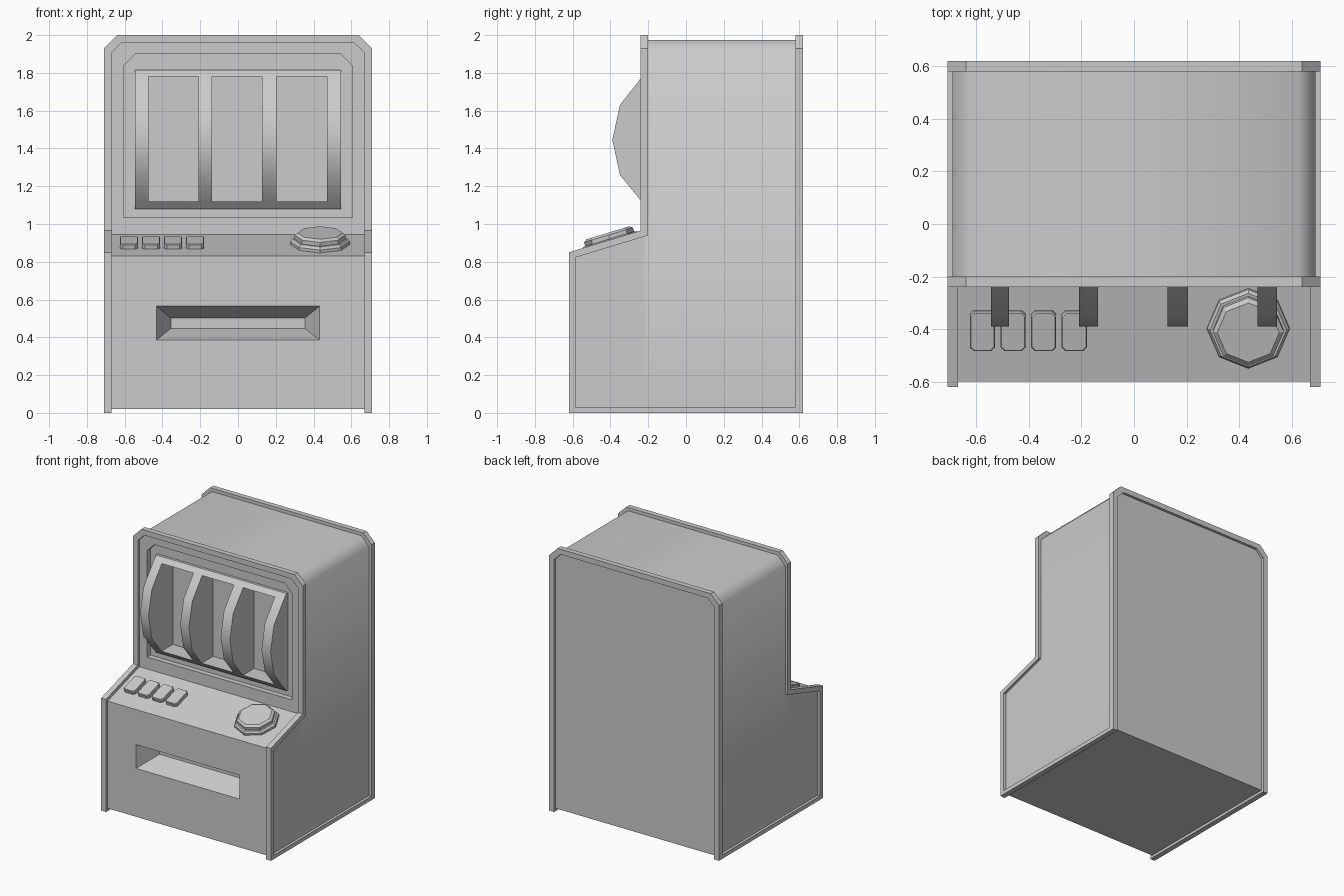
import bpy, bmesh, math
from mathutils import Matrix

if "Cube" in bpy.data.objects:
    bpy.data.objects.remove(bpy.data.objects["Cube"])


def finish(name, bm, smooth=None):
    bmesh.ops.recalc_face_normals(bm, faces=bm.faces)
    me = bpy.data.meshes.new(name)
    bm.to_mesh(me)
    bm.free()
    ob = bpy.data.objects.new(name, me)
    bpy.context.collection.objects.link(ob)
    if smooth:
        me.shade_smooth()
        me.set_sharp_from_angle(angle=math.radians(smooth))
    return ob


def loft(name, rings, smooth=None):
    """Solid through a list of equal-length point loops."""
    bm = bmesh.new()
    loops = [[bm.verts.new(p) for p in ring] for ring in rings]
    n = len(loops[0])
    for a, b in zip(loops, loops[1:]):
        for i in range(n):
            j = (i + 1) % n
            bm.faces.new((a[i], a[j], b[j], b[i]))
    bm.faces.new(loops[0])
    bm.faces.new(loops[-1])
    return finish(name, bm, smooth)


def prism_y(name, xz, y0, y1, smooth=None):
    return loft(name, [[(x, y, z) for x, z in xz] for y in (y0, y1)], smooth)


def prism_x(name, yz, x0, x1, smooth=None):
    return loft(name, [[(x, y, z) for y, z in yz] for x in (x0, x1)], smooth)


def rect(x, z0, z1, cx=0):
    return [(cx - x, z0), (cx + x, z0), (cx + x, z1), (cx - x, z1)]


def arch(x, z0, z1, c):
    return [(-x, z0), (-x, z1 - c), (-x + c, z1), (x - c, z1), (x, z1 - c), (x, z0)]


def cut(target, cutter):
    m = target.modifiers.new("cut", 'BOOLEAN')
    m.operation = 'DIFFERENCE'
    m.solver = 'EXACT'
    m.object = cutter
    cutter.hide_render = True
    cutter.hide_viewport = True


# cabinet: tall rear part and sloped lower front
cabinet = prism_y("cabinet", arch(.69, .02, 1.975, .065), -.22, .60, 60)
base = prism_x("lower_front", [(-.60, .02), (-.60, .83), (-.22, .945), (-.22, .02)], -.69, .69)

# screen recess with chamfered top corners
cut(cabinet, prism_y("recess_cutter", arch(.605, 1.035, 1.9, .06), -.4, -.18))

# reel drum with three windows cut into it
arc = [(-.2, 1.08), (-.24, 1.125), (-.35, 1.26), (-.39, 1.445),
       (-.35, 1.63), (-.24, 1.77), (-.2, 1.815)]
drum = prism_x("reel_drum", [(-.16, 1.08)] + arc + [(-.16, 1.815)], -.545, .545, 35)
for cx in (-.3425, -.005, .3375):
    w = prism_y("window_cutter", rect(.1325, 1.12, 1.78, cx), -.6, -.1)
    cut(cabinet, w)
    cut(drum, w)

# payout slot, narrowing inward
slot = loft("slot_cutter", [
    [(x, y, z) for x, z in rect(hx, z0, z1)]
    for hx, z0, z1, y in ((.4375, .38, .57, -.61), (.4325, .385, .565, -.60), (.355, .448, .502, -.43))])
cut(base, slot)


# trim arches over the front and back
def trim_arch(name, z0, y0, y1):
    outer = arch(.71, z0, 2.0, .07)
    inner = arch(.67, z0, 1.96, .055)
    prism_y(name, outer + inner[::-1], y0, y1)


trim_arch("front_trim", .94, -.24, -.20)
trim_arch("back_trim", 0, .58, .62)

# side trim following the lower profile
side = [(-.62, 0), (-.62, .85), (-.24, .965), (-.2, .965), (-.2, .94),
        (-.585, .823), (-.585, .03), (.58, .03), (.58, 0)]
for s, label in ((-1, "left"), (1, "right")):
    prism_x(label + "_side_trim", side, s * .67, s * .71)

# controls lie on the sloped panel
SLOPE = math.atan2(.115, .38)


def place(ob, x, y):
    z = .83 + (y + .60) * .115 / .38
    ob.matrix_world = Matrix.Translation((x, y, z)) @ Matrix.Rotation(SLOPE, 4, 'X')


def rounded(hx, hy, c, z):
    return [(sx * a, sy * b, z) for sx, sy, flip in ((1, 1, 0), (-1, 1, 1), (-1, -1, 0), (1, -1, 1))
            for a, b in (((hx, hy - c), (hx - c, hy)) if not flip else ((hx - c, hy), (hx, hy - c)))]


for i in range(4):
    b = loft("small_button", [rounded(.048, .078, .015, -.01), rounded(.048, .078, .015, .022),
                              rounded(.044, .074, .014, .027)])
    place(b, -.577 + i * .1165, -.403)


def octagon(r, z):
    return [(r * math.cos(k * math.pi / 4), r * math.sin(k * math.pi / 4), z) for k in range(8)]


b = loft("button_collar", [octagon(.157, -.01), octagon(.157, .016), octagon(.146, .03)])
place(b, .435, -.395)
b = loft("main_button", [octagon(.135, .01), octagon(.135, .052), octagon(.118, .064)])
place(b, .435, -.395)
